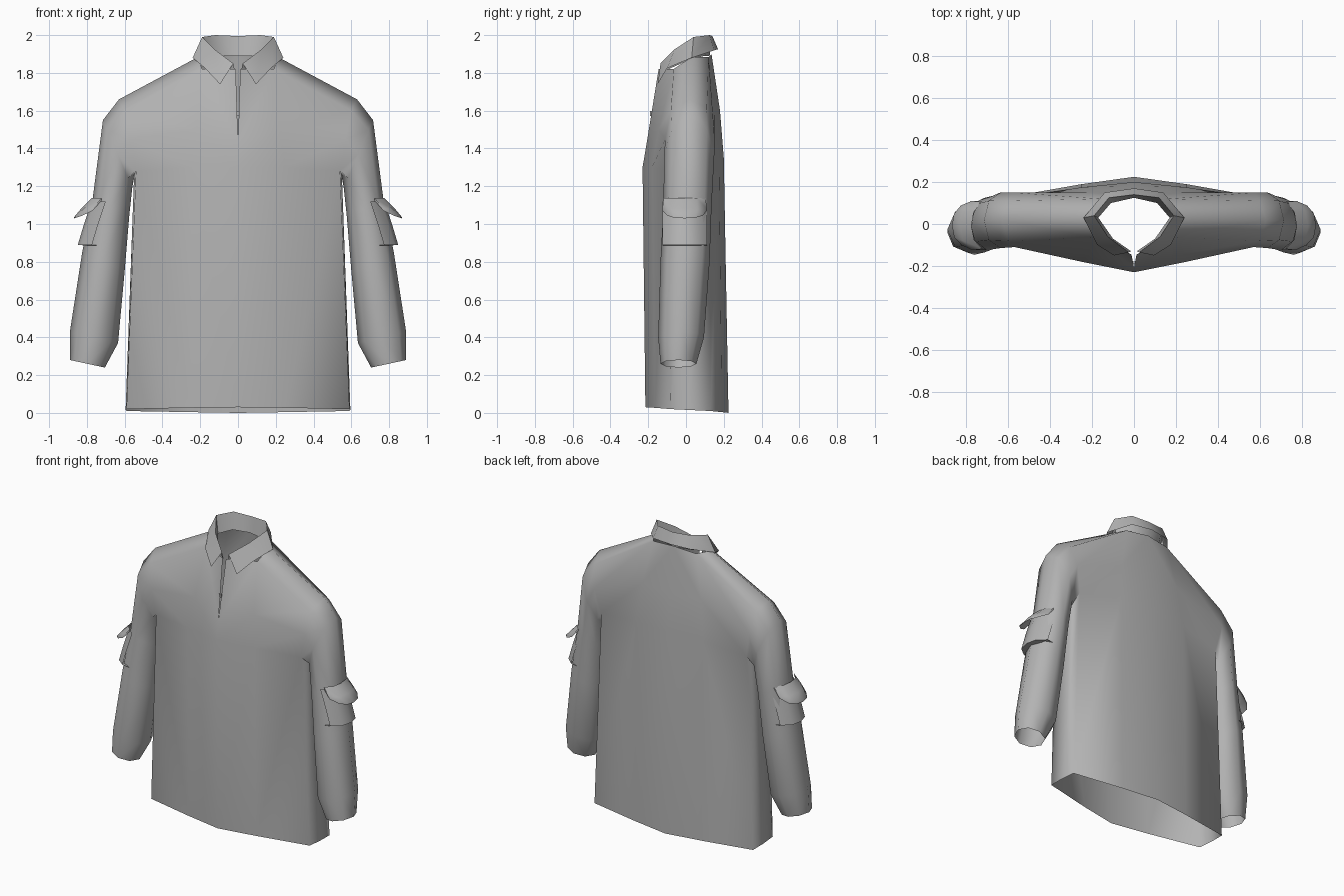
import bpy, bmesh, math
from mathutils import Vector

default_cube = bpy.data.objects.get("Cube")
if default_cube:
    bpy.data.objects.remove(default_cube, do_unlink=True)

fabric = bpy.data.materials.new("grey_fabric")
fabric.use_nodes = True
GREY = (0.45, 0.45, 0.45, 1.0)
fabric.diffuse_color = GREY
fabric.node_tree.nodes["Principled BSDF"].inputs["Base Color"].default_value = GREY


def finish(name, bm, mirrored=True, angle=70):
    """Turn a bmesh into a smooth object, mirrored across the centre line."""
    bmesh.ops.recalc_face_normals(bm, faces=bm.faces)
    mesh = bpy.data.meshes.new(name)
    bm.to_mesh(mesh)
    bm.free()
    mesh.materials.append(fabric)
    obj = bpy.data.objects.new(name, mesh)
    bpy.context.scene.collection.objects.link(obj)
    bpy.ops.object.select_all(action="DESELECT")
    obj.select_set(True)
    bpy.context.view_layer.objects.active = obj
    bpy.ops.object.shade_smooth_by_angle(angle=math.radians(angle))
    if mirrored:
        mirror = obj.modifiers.new("mirror", "MIRROR")
        mirror.merge_threshold = 0.001
        # Mirror first, so that the smoothing also sees the joined halves
        obj.modifiers.move(len(obj.modifiers) - 1, 0)
    return obj


def add_row(bm, points):
    return [bm.verts.new(p) for p in points]


def bridge(bm, first, second, closed=False, skip=()):
    """Join two equal rows of vertices with quads."""
    count = len(first)
    for i in range(count if closed else count - 1):
        if i not in skip:
            j = (i + 1) % count
            bm.faces.new((first[i], first[j], second[j], second[i]))


# Shirt body: rows run from the front hem over the shoulder to the back hem
body = bmesh.new()
centre = add_row(body, [
    (0, -.215, .03), (0, -.23, 1.3), (0, -.208, 1.43), (.012, -.145, 1.82),
    (0, 0, 1.85),
    (0, .135, 1.9), (0, .18, 1.6), (0, .2, 1.35), (0, .225, 0)])
neck_side = add_row(body, [
    (.25, -.165, .027), (.25, -.18, 1.3), (.22, -.145, 1.5), (.19, -.065, 1.82),
    (.21, .03, 1.885),
    (.16, .12, 1.885), (.22, .15, 1.6), (.25, .175, 1.34), (.25, .19, .004)])
shoulder = add_row(body, [
    (.59, -.08, .02), (.54, -.1, 1.28), (.57, -.11, 1.45), (.6, -.08, 1.6),
    (.63, .02, 1.66),
    (.6, .11, 1.61), (.575, .15, 1.47), (.54, .13, 1.3), (.59, .13, .01)])
bridge(body, centre, neck_side, skip=(3, 4))
bridge(body, neck_side, shoulder)
body.verts.remove(centre[4])

# Side panel below the armpit
armpit = body.verts.new((.55, .015, 1.26))
side_hem = body.verts.new((.595, .025, .015))
body.faces.new((shoulder[0], side_hem, armpit, shoulder[1]))
body.faces.new((side_hem, shoulder[8], shoulder[7], armpit))

# Sleeve: outer (x, z), inner (x, z), front y, back y of each ring
sleeve_rings = [
    ((.715, 1.55), (.56, 1.19), -.115, .15),
    ((.77, 1.13), (.575, 1.05), -.12, .135),
    ((.825, .85), (.6, .75), -.135, .125),
    ((.89, .43), (.635, .37), -.147, .095),
    ((.89, .28), (.705, .24), -.135, .055),
]
previous = shoulder[1:8] + [armpit]
for outer, inner, front, back in sleeve_rings:
    points = []
    for i in range(8):
        angle = math.radians(135 - 45 * i)
        t = (1 - math.cos(angle)) / 2
        x = outer[0] + (inner[0] - outer[0]) * t
        z = outer[1] + (inner[1] - outer[1]) * t
        y = (front + back) / 2 + math.sin(angle) * (front - back) / 2
        points.append((x, y, z))
    ring = add_row(body, points)
    bridge(body, previous, ring, closed=True)
    previous = ring
finish("shirt", body, angle=80)

# Folded collar: inner stand, fold line and falling outer edge
collar = bmesh.new()
stand = add_row(collar, [
    (0, .125, 1.89), (.11, .1, 1.89), (.17, .03, 1.875),
    (.1, -.07, 1.83), (.014, -.13, 1.8)])
fold = add_row(collar, [
    (0, .14, 1.995), (.12, .125, 2), (.19, .04, 1.99),
    (.125, -.06, 1.925), (.025, -.135, 1.85)])
fall = add_row(collar, [
    (0, .17, 1.925), (.14, .15, 1.92), (.24, .03, 1.88),
    (.175, -.1, 1.825), (.095, -.15, 1.74)])
bridge(collar, stand, fold)
bridge(collar, fold, fall)
finish("collar", collar, angle=60)

# Sleeve pocket: a patch that swells outward to its open lower lip
PROFILE = [(-.125, -.075), (-.08, -.018), (-.01, 0), (.06, -.015), (.11, -.07)]
pocket = bmesh.new()
levels = [(.775, 1.12), (.815, 1.0), (.848, .89), (.8, .885)]
previous = None
for x, z in levels:
    row = add_row(pocket, [(x + inset, y, z) for y, inset in PROFILE])
    if previous:
        bridge(pocket, previous, row)
    previous = row
finish("sleeve_pocket", pocket, angle=50)

# Pocket flap: a curved leaf, rounded at its lower corners
flap = bmesh.new()
sheets = []
for lift in (0, .012):
    top = add_row(flap, [(.775 + inset * .7, y * .95, 1.125 + lift)
                         for y, inset in PROFILE])
    middle = add_row(flap, [(.83 + inset * .8, y, 1.07 + lift)
                            for y, inset in PROFILE])
    lip = add_row(flap, [(.868 + inset * .6, y * .8, 1.03 + lift * .5 - inset * .2)
                         for y, inset in PROFILE])
    bridge(flap, top, middle)
    bridge(flap, middle, lip)
    sheets.append(top + [middle[-1]] + lip[::-1] + [middle[0]])
bridge(flap, sheets[0], sheets[1], closed=True)
finish("pocket_flap", flap, angle=50)

# Small zip pull at the bottom of the neck opening
pull = bmesh.new()
bmesh.ops.create_cube(pull, size=1)
for vert in pull.verts:
    vert.co = Vector((vert.co.x * .014, vert.co.y * .012 - .185, vert.co.z * .025 + 1.585))
finish("zip_pull", pull, mirrored=False, angle=30)
